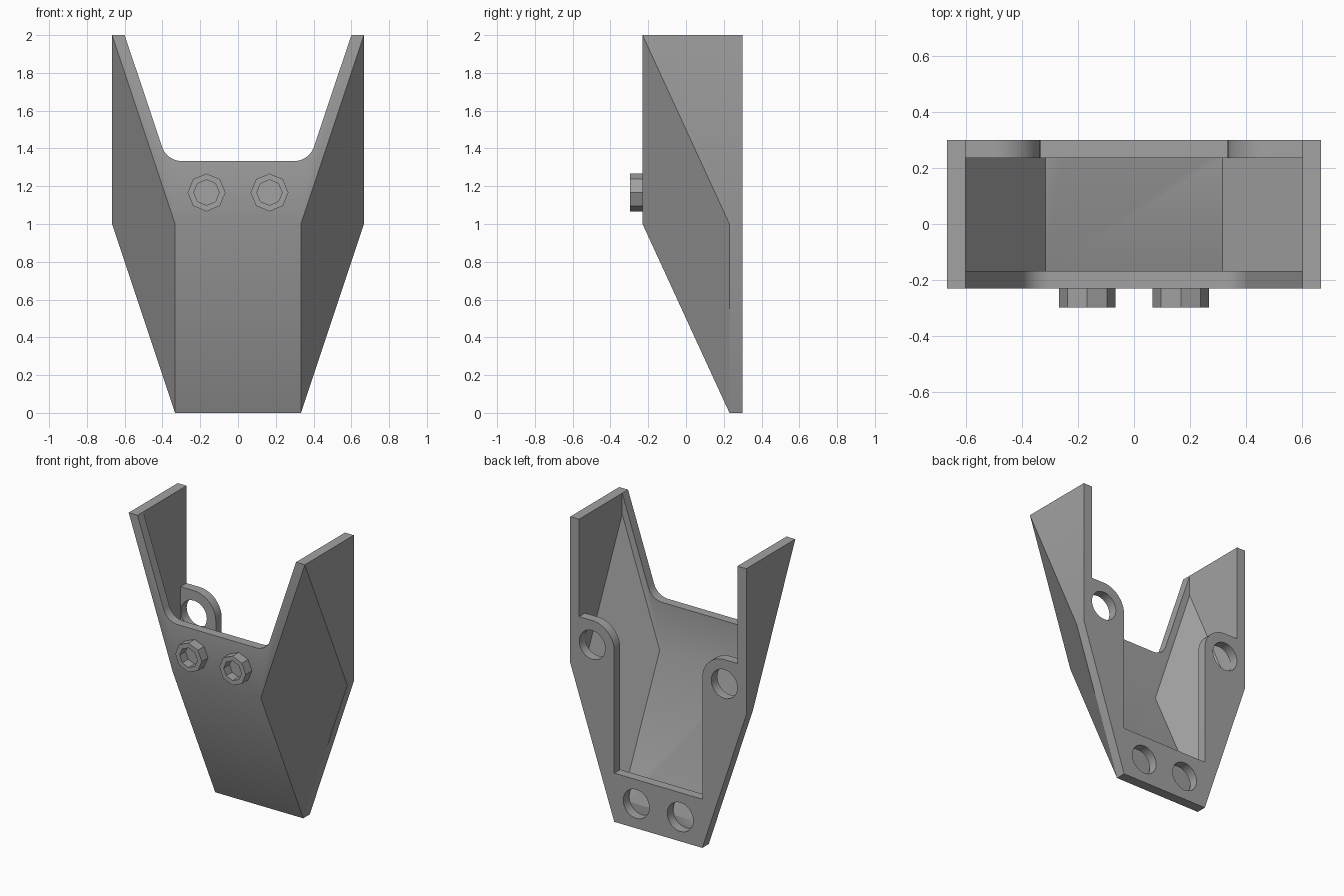
import bpy, bmesh
from math import radians, sin, cos, pi
from mathutils import Matrix, Vector

cube = bpy.data.objects.get("Cube")
if cube:
    bpy.data.objects.remove(cube, do_unlink=True)

GREY = (0.36, 0.36, 0.36, 1)
grey = bpy.data.materials.new("plain grey")
grey.use_nodes = True
grey.diffuse_color = GREY
grey.node_tree.nodes["Principled BSDF"].inputs["Base Color"].default_value = GREY


def make(name, bm):
    bmesh.ops.recalc_face_normals(bm, faces=bm.faces)
    mesh = bpy.data.meshes.new(name)
    bm.to_mesh(mesh)
    bm.free()
    mesh.materials.append(grey)
    obj = bpy.data.objects.new(name, mesh)
    bpy.context.collection.objects.link(obj)
    return obj


def hull(name, half):
    """Convex solid from the corners of its left half."""
    bm = bmesh.new()
    for x, y, z in half:
        bm.verts.new((x, y, z))
        bm.verts.new((-x, y, z))
    bmesh.ops.convex_hull(bm, input=bm.verts)
    bmesh.ops.dissolve_limit(bm, angle_limit=radians(1), verts=bm.verts, edges=bm.edges)
    return make(name, bm)


def prism(name, profile, y0, y1):
    """Extrude an x-z outline along y."""
    bm = bmesh.new()
    face = bm.faces.new([bm.verts.new((x, y0, z)) for x, z in profile])
    new = bmesh.ops.extrude_face_region(bm, geom=[face])["geom"]
    bmesh.ops.translate(bm, vec=(0, y1 - y0, 0),
                        verts=[v for v in new if isinstance(v, bmesh.types.BMVert)])
    return make(name, bm)


def arc(cx, cz, r, a0, a1, n):
    return [(cx + r * cos(radians(a0 + (a1 - a0) * i / n)),
             cz + r * sin(radians(a0 + (a1 - a0) * i / n))) for i in range(n + 1)]


def mirrored(half):
    return half + [(-x, z) for x, z in reversed(half)]


def cut(target, cutter):
    mod = target.modifiers.new("cut", "BOOLEAN")
    mod.operation = "DIFFERENCE"
    mod.solver = "EXACT"
    mod.object = cutter
    cutter.hide_render = True
    bpy.context.view_layer.objects.active = target
    bpy.ops.object.modifier_apply(modifier=mod.name)
    bpy.data.objects.remove(cutter, do_unlink=True)


FRONT, FOLD, BACK = -0.23, 0.23, 0.3
W, N = 2 / 3, 1 / 3          # wide and narrow half widths
PLATE = 0.236                # inner face of the back plate

# Outer tapered shell
shell = hull("tapered_shell", [
    (W, FRONT, 2), (N, FRONT, 1), (W, FOLD, 1), (N, FOLD, 0),
    (W, BACK, 2), (W, BACK, 1), (N, BACK, 0)])

# Hollow inside
cut(shell, hull("cavity", [
    (0.316, -0.167, 1), (0.6, -0.167, 1.856), (0.6, -0.167, 2.1),
    (0.6, PLATE, 2.1), (0.6, PLATE, 0.985), (0.316, PLATE, 0.133)]))

# Front notch with rounded corners
R = 0.11
notch = arc(0.298, 4 / 3 + R, R, -90, -18.4, 10) + [(0.6 + 0.1 / 3, 2.1)]
cut(shell, prism("front_notch", mirrored(notch), -0.4, -0.1))

# Back opening, leaving two rounded ears and a lower plate
opening = [(N, N)] + arc(0.5, 7 / 6, 1 / 6, 180, 90, 12) + [(0.6, 4 / 3), (0.6, 2.1)]
cut(shell, prism("back_opening", mirrored(opening), 0.2, 0.4))

# Round holes in the ears and the lower plate
for side in (-1, 1):
    for x, z in ((0.5, 7 / 6), (1 / 6, 1 / 6)):
        ring = arc(side * x, z, 0.0985, 0, 360, 32)[:-1]
        cut(shell, prism("hole", ring, PLATE, 0.4))

# Eight-sided hollow studs on the front
for side, label in ((1, "left"), (-1, "right")):
    stud = prism("front_stud_" + label, arc(side / 6, 7 / 6, 0.1, 0, 360, 8)[:-1],
                 FRONT + 0.003, -0.297)
    cut(stud, prism("recess", arc(side / 6, 7 / 6, 0.067, 0, 360, 8)[:-1], FRONT - 0.003, -0.4))

# Smooth the curves, keep the creases
bpy.ops.object.select_all(action="DESELECT")
shell.select_set(True)
bpy.context.view_layer.objects.active = shell
bpy.ops.object.shade_smooth_by_angle(angle=radians(25))
